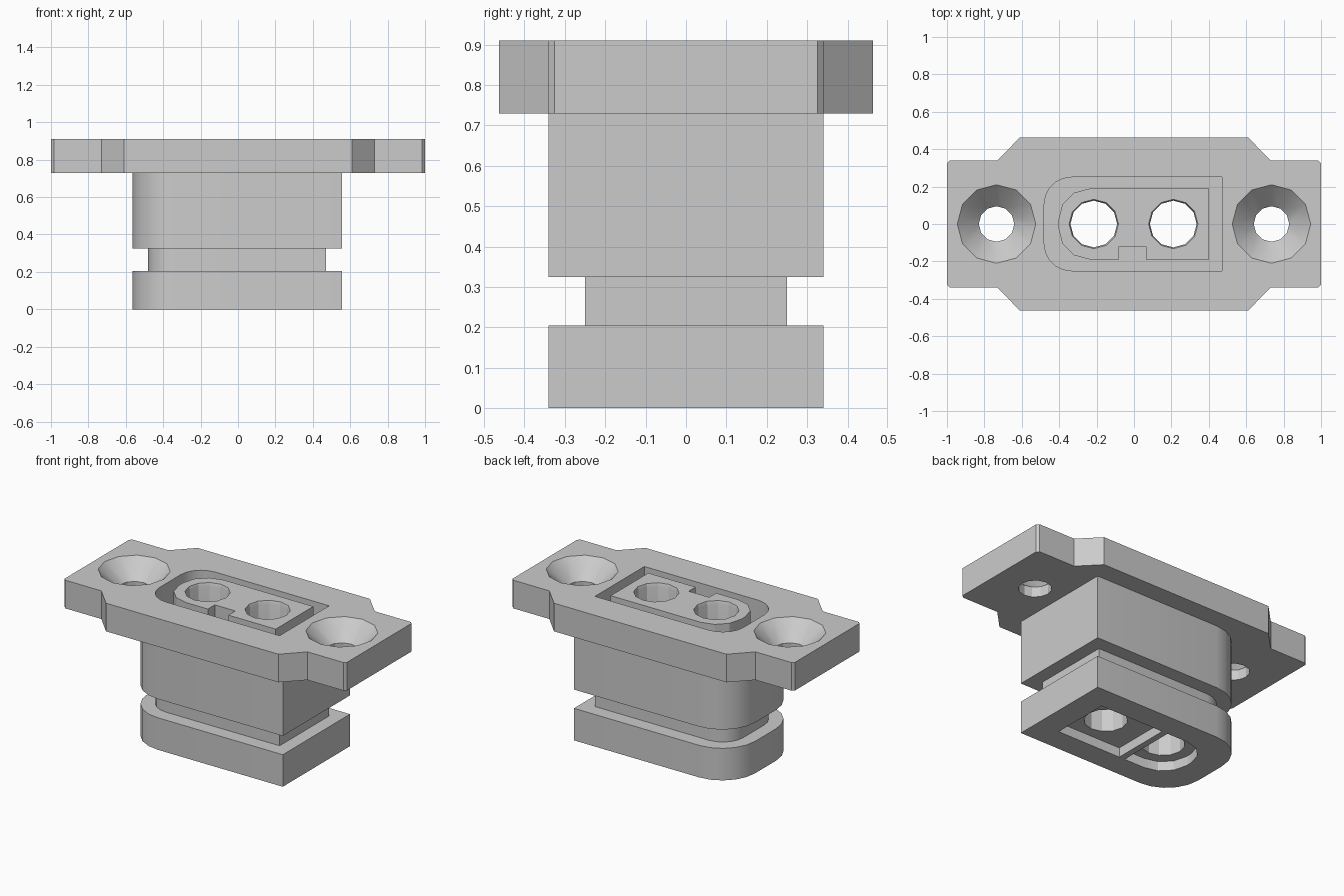
import bpy, bmesh, math

old = bpy.data.objects.get("Cube")
if old:
    bpy.data.objects.remove(old, do_unlink=True)

grey = bpy.data.materials.new("plain grey")
grey.use_nodes = True
COLOUR = (0.6, 0.6, 0.6, 1)
grey.diffuse_color = COLOUR
grey.node_tree.nodes["Principled BSDF"].inputs["Base Color"].default_value = COLOUR


def loft(name, rings):
    """Solid through rings of equal point count, each ring = (outline, z)."""
    bm = bmesh.new()
    loops = [[bm.verts.new((x, y, z)) for x, y in pts] for pts, z in rings]
    n = len(loops[0])
    bm.faces.new(loops[0][::-1])
    bm.faces.new(loops[-1])
    for a, b in zip(loops, loops[1:]):
        for i in range(n):
            j = (i + 1) % n
            bm.faces.new((a[i], a[j], b[j], b[i]))
    bmesh.ops.recalc_face_normals(bm, faces=bm.faces)
    mesh = bpy.data.meshes.new(name)
    bm.to_mesh(mesh)
    bm.free()
    mesh.materials.append(grey)
    ob = bpy.data.objects.new(name, mesh)
    bpy.context.collection.objects.link(ob)
    return ob


def prism(name, pts, z0, z1):
    return loft(name, [(pts, z0), (pts, z1)])


def circle(cx, r, n=12):
    return [(cx + r * math.cos(math.tau * i / n), r * math.sin(math.tau * i / n)) for i in range(n)]


def d_shape(x0, x1, y, r, steps):
    """Rectangle with its two -x corners rounded."""
    pts = [(x1, -y), (x1, y)]
    for cy, start in ((y - r, 90), (r - y, 180)):
        for i in range(steps + 1):
            a = math.radians(start + 90 * i / steps)
            pts.append((x0 + r + r * math.cos(a), cy + r * math.sin(a)))
    return pts


def rect(x0, x1, y0, y1):
    return [(x0, y0), (x1, y0), (x1, y1), (x0, y1)]


def cut(ob, cutters):
    bpy.context.view_layer.objects.active = ob
    for c in cutters:
        mod = ob.modifiers.new("cut", 'BOOLEAN')
        mod.operation = 'DIFFERENCE'
        mod.solver = 'EXACT'
        mod.object = c
        bpy.ops.object.modifier_apply(modifier=mod.name)


# Outlines
outer = d_shape(-0.565, 0.555, 0.34, 0.235, 5)
inner = d_shape(-0.48, 0.47, 0.25, 0.145, 5)
core = d_shape(-0.405, 0.40, 0.19, 0.17, 3)
quarter = [(1, 0.325), (0.985, 0.34), (0.73, 0.34), (0.61, 0.463)]
half = quarter + [(-x, y) for x, y in reversed(quarter)]
plate = half + [(x, -y) for x, y in reversed(half)]

TOP, UNDER, STEP, FOOT, FLOOR = 0.91, 0.73, 0.325, 0.205, 0.38

# Solid parts
flange = prism("mounting_flange", plate, UNDER, TOP)
housing = prism("upper_housing", outer, STEP, UNDER)
neck = prism("seal_groove_neck", inner, FOOT, STEP)
base = prism("lower_base", outer, 0, FOOT)
island = prism("contact_block", core, FLOOR, TOP)

# Cutters
slot = prism("slot_cutter", inner, FLOOR, 1)
key = prism("key_cutter", rect(-0.08, 0.065, -0.3, -0.12), FLOOR - 0.1, 1)
holes = [loft("contact_hole_cutter", [(circle(x, 0.125), -0.1), (circle(x, 0.125), TOP - 0.02),
                                      (circle(x, 0.132), TOP), (circle(x, 0.132), 1)])
         for x in (-0.215, 0.21)]
sinks = [loft("screw_hole_cutter", [(circle(x, 0.095), 0.6), (circle(x, 0.095), 0.795),
                                    (circle(x, 0.21), TOP), (circle(x, 0.21), 1)])
         for x in (-0.735, 0.735)]
pocket = prism("pocket_cutter", core, -0.1, 0.06)

# Cut the openings
cut(flange, [slot] + sinks)
cut(housing, [slot] + holes)
cut(neck, holes)
cut(base, [pocket] + holes)
cut(island, [key] + holes)
for c in [slot, key, pocket] + holes + sinks:
    bpy.data.objects.remove(c, do_unlink=True)

# Rib across the underside pocket
rib = prism("pocket_rib", rect(-0.09, -0.05, -0.19, 0.19), 0, 0.06)

# Smooth the rounded corners, keep facets and edges sharp
bpy.ops.object.select_all(action='DESELECT')
for ob in (flange, housing, neck, base, island, rib):
    ob.select_set(True)
bpy.context.view_layer.objects.active = flange
bpy.ops.object.shade_smooth_by_angle(angle=math.radians(25))
